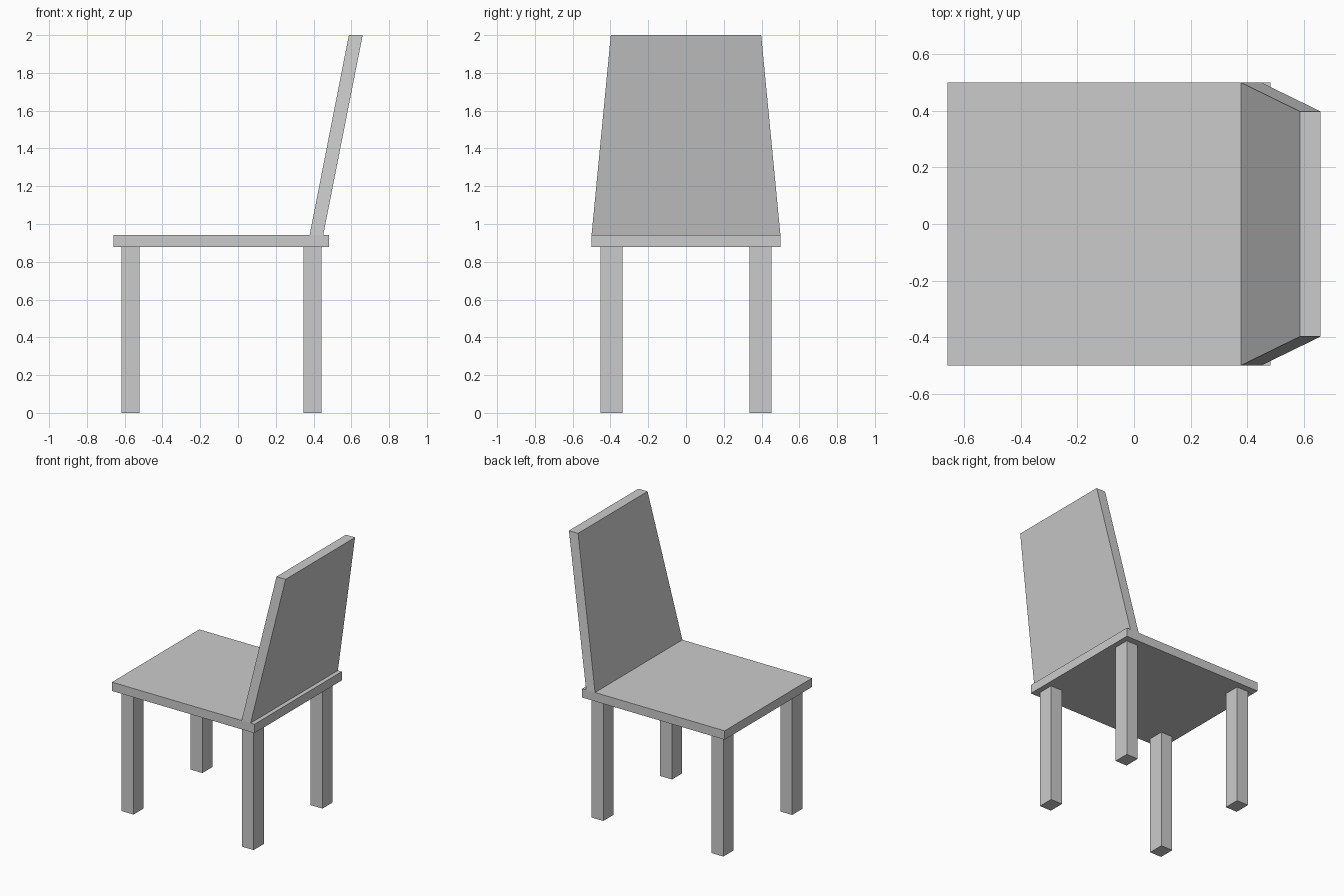
import bpy
import bmesh

if "Cube" in bpy.data.objects:
    bpy.data.objects.remove(bpy.data.objects["Cube"])


def block(name, bottom, top):
    """Flat-faced block between two level rectangles (x0, x1, y0, y1, z)."""
    bm = bmesh.new()
    bmesh.ops.create_cube(bm, size=1)
    for v in bm.verts:
        x0, x1, y0, y1, z = top if v.co.z > 0 else bottom
        v.co = (x1 if v.co.x > 0 else x0, y1 if v.co.y > 0 else y0, z)
    mesh = bpy.data.meshes.new(name)
    bm.to_mesh(mesh)
    bm.free()
    obj = bpy.data.objects.new(name, mesh)
    bpy.context.collection.objects.link(obj)
    return obj


SEAT_BOTTOM, SEAT_TOP = 0.877, 0.941

# Seat slab
seat = (-0.66, 0.482, -0.5, 0.5)
block("seat", (*seat, SEAT_BOTTOM), (*seat, SEAT_TOP))

# Backrest, leaning away from the seat and narrowing towards the top
block("backrest",
      (0.379, 0.451, -0.5, 0.5, SEAT_TOP),
      (0.587, 0.66, -0.398, 0.398, 2.0))

# Four square legs; the chair faces -x
for end, x0, x1 in (("front", -0.616, -0.521), ("rear", 0.347, 0.442)):
    for side, y0, y1 in (("left", -0.452, -0.336), ("right", 0.336, 0.452)):
        leg = (x0, x1, y0, y1)
        block(f"{end}_{side}_leg", (*leg, 0.0), (*leg, SEAT_BOTTOM))
